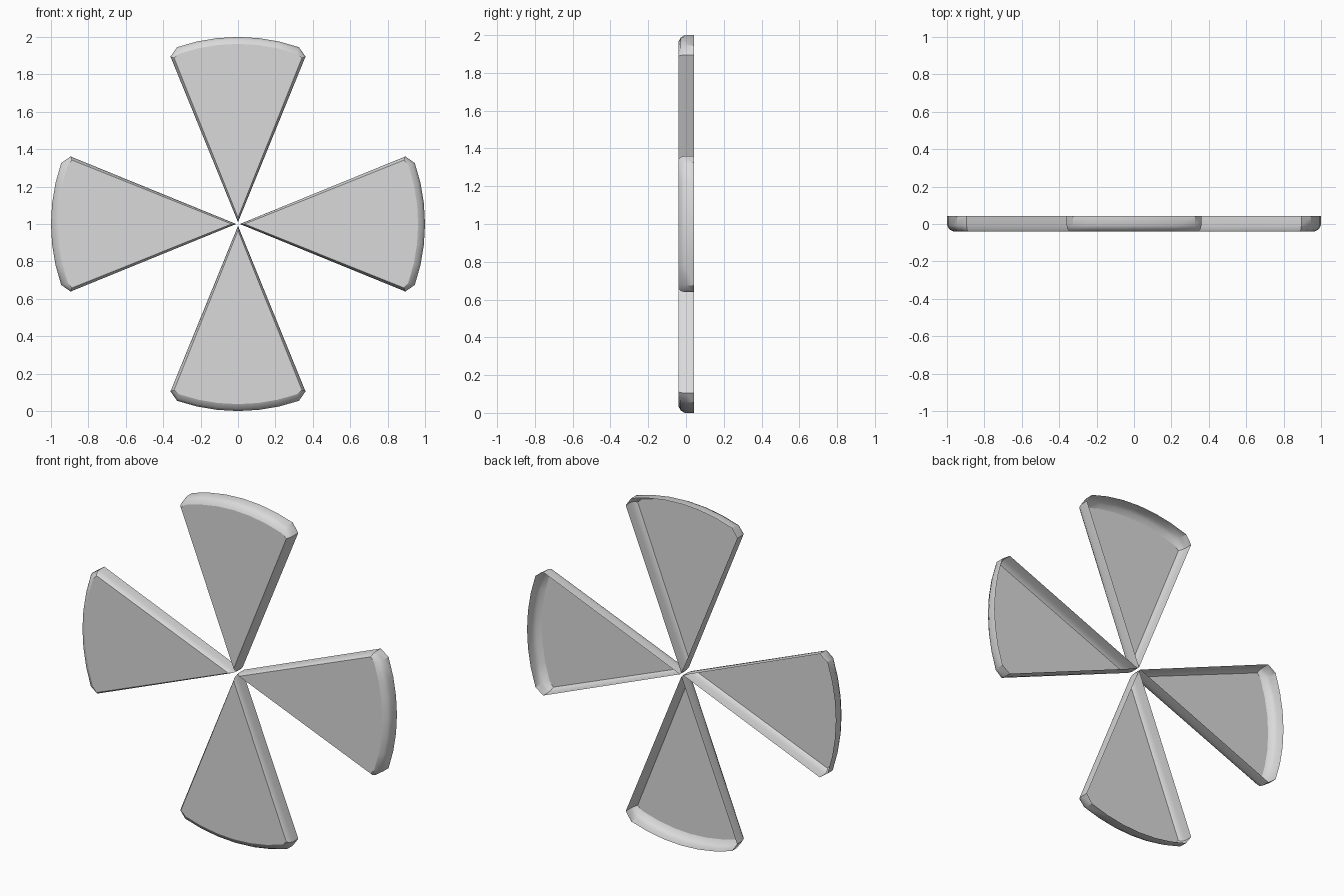
import bpy, bmesh, math
from mathutils import Matrix, Vector

if "Cube" in bpy.data.objects:
    bpy.data.objects.remove(bpy.data.objects["Cube"])

grey = bpy.data.materials.new("light grey")
grey.diffuse_color = (0.7, 0.7, 0.7, 1)
grey.use_nodes = True
grey.node_tree.nodes["Principled BSDF"].inputs["Base Color"].default_value = grey.diffuse_color

ARC = math.radians(19)   # half angle of the rounded outer rim
SEGS = 6


def outline(apex, corner, radius):
    """Fan-shaped outline (x, z) pointing up from the hub."""
    pts = [(0, apex), corner]
    for i in range(SEGS + 1):
        a = ARC - 2 * ARC * i / SEGS
        pts.append((radius * math.sin(a), radius * math.cos(a)))
    pts.append((-corner[0], corner[1]))
    return pts


outer = outline(0.01, (0.361, 0.895), 1.0)
inner = outline(0.035, (0.342, 0.888), 0.963)
# (depth y, blend from outer to inner outline), back rim to front face
PROFILE = [(0.042, 0), (-0.006, 0), (-0.028, 0.33), (-0.041, 1)]


def blade(name, angle):
    bm = bmesh.new()
    rings = []
    for y, s in PROFILE:
        rings.append([bm.verts.new((a[0] + (b[0] - a[0]) * s, y,
                                    a[1] + (b[1] - a[1]) * s))
                      for a, b in zip(outer, inner)])
    n = len(outer)
    # walls and rounded front edge
    for r0, r1 in zip(rings, rings[1:]):
        for i in range(n):
            j = (i + 1) % n
            bm.faces.new((r0[i], r0[j], r1[j], r1[i])).smooth = True
    # flat front face; the back stays open like a pressed shell
    front = bm.faces.new(rings[-1])
    bmesh.ops.recalc_face_normals(bm, faces=bm.faces)
    front.normal_update()
    if front.normal.y > 0:
        bmesh.ops.reverse_faces(bm, faces=bm.faces)
    for e in bm.edges:
        if front in e.link_faces or e.calc_face_angle(0) > 0.65:
            e.smooth = False
    bm.transform(Matrix.Translation(Vector((0, 0, 1))) @ Matrix.Rotation(angle, 4, 'Y'))
    me = bpy.data.meshes.new(name)
    bm.to_mesh(me)
    bm.free()
    me.materials.append(grey)
    bpy.context.collection.objects.link(bpy.data.objects.new(name, me))


# four blades around the hub
for k, name in enumerate(("top_blade", "right_blade", "bottom_blade", "left_blade")):
    blade(name, k * math.pi / 2)
